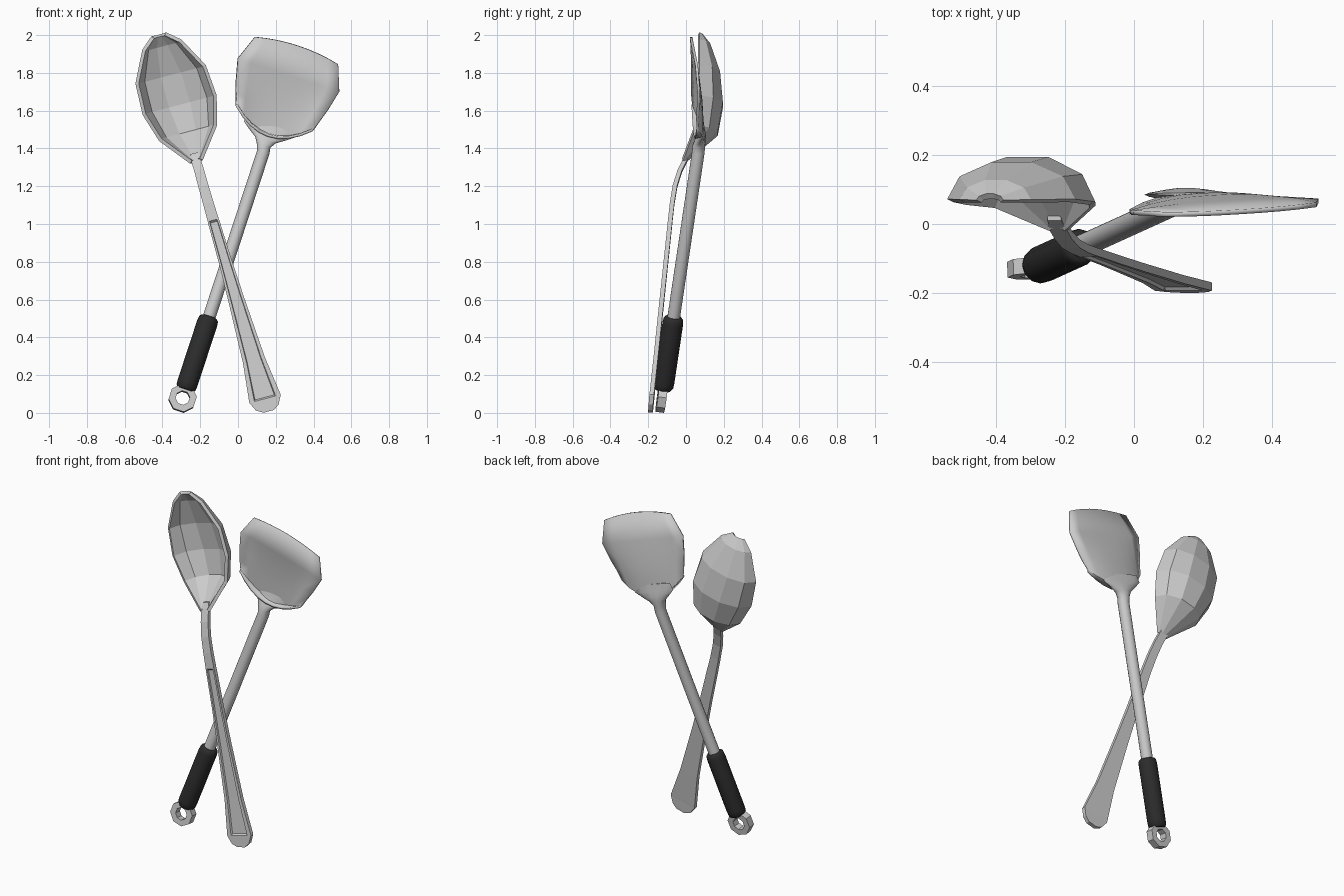
import bpy, bmesh, math
from mathutils import Vector as V

if "Cube" in bpy.data.objects:
    bpy.data.objects.remove(bpy.data.objects["Cube"])


def finish(name, bm, smooth=None, thick=0):
    bmesh.ops.recalc_face_normals(bm, faces=bm.faces)
    me = bpy.data.meshes.new(name)
    bm.to_mesh(me)
    bm.free()
    ob = bpy.data.objects.new(name, me)
    bpy.context.collection.objects.link(ob)
    bpy.ops.object.select_all(action='DESELECT')
    bpy.context.view_layer.objects.active = ob
    ob.select_set(True)
    if thick:
        m = ob.modifiers.new("thickness", 'SOLIDIFY')
        m.thickness, m.offset = thick, 0
    if smooth:
        bpy.ops.object.shade_smooth_by_angle(angle=math.radians(smooth))
    return ob


def loft(name, sections, wrap=True, loop=False, smooth=None, thick=0):
    """Skin a list of point rows; wrap joins each row's ends, loop joins last row to first."""
    bm = bmesh.new()
    rows = [[bm.verts.new(p) for p in s] for s in sections]
    n = len(rows[0])
    pairs = list(zip(rows, rows[1:])) + ([(rows[-1], rows[0])] if loop else [])
    for a, b in pairs:
        for i in range(n if wrap else n - 1):
            j = (i + 1) % n
            bm.faces.new((a[i], a[j], b[j], b[i]))
    if wrap and not loop:
        bm.faces.new(rows[0])
        bm.faces.new(rows[-1])
    return finish(name, bm, smooth, thick)


def ellipse(c, u, w, ru, rw, n, turn=0.0):
    angs = [2 * math.pi * (i + turn) / n for i in range(n)]
    return [c + u * ru * math.cos(a) + w * rw * math.sin(a) for a in angs]


# ---- spoon ----
axis = V((-0.254, 0, 0.967))
side = V((0.967, 0, 0.254))
Y = V((0, 1, 0))

# spoon bowl: distance along axis, half width, rim y, depth
bowl = []
for s, hw, y, d in [(0, .028, -.018, .012), (.155, .15, .05, .115), (.308, .194, .06, .132),
                    (.475, .184, .068, .108), (.635, .1, .067, .055), (.69, .035, .066, .015)]:
    c = V((-.222, y, 1.335)) + axis * s - side * (.03 * s)
    bowl.append([c + side * hw * math.sin(a) + Y * d * math.cos(a)
                 for a in (math.radians(-90 + 36 * k) for k in range(6))])
loft("spoon_bowl", bowl, wrap=False, thick=.02)

# spoon handle: x, y, z, half width, recess depth
handle = []
for x, y, z, hw, d in [(.162, -.188, .008, .028, 0), (.155, -.186, .028, .062, 0),
                       (.143, -.182, .075, .086, 0), (.141, -.181, .082, .085, .01),
                       (.084, -.16, .28, .06, .01), (-.009, -.127, .6, .043, .01),
                       (-.067, -.106, .8, .035, .01), (-.128, -.084, 1.01, .031, .01),
                       (-.131, -.083, 1.02, .03, 0), (-.157, -.073, 1.11, .028, 0),
                       (-.183, -.058, 1.2, .027, 0), (-.205, -.033, 1.28, .026, 0),
                       (-.224, .0, 1.345, .026, 0), (-.232, .022, 1.375, .02, 0)]:
    t = .012
    prof = [(-1, t), (1, t), (1, -t), (.68, -t), (.62, d - t), (-.62, d - t), (-.68, -t), (-1, -t)]
    handle.append([V((x, y, z)) + side * hw * u + Y * w for u, w in prof])
loft("spoon_handle", handle)

# ---- turner ----
A = V((.328, .149, 1)).normalized()
P = V((.95, 0, -.312)).normalized()
N = A.cross(P).normalized()
B = V((.312, 0, .95))


def on_shaft(z):
    return V((-.155 + .328 * (z - .5), -.066 + .149 * (z - .5), z))


# turner shaft, flaring into the blade
shaft = [ellipse(on_shaft(z), P, N, .034, .034, 14) for z in (.13, .5, 1.38)]
for s, y, ru, rw in [(-.005, .068, .038, .034), (.025, .076, .056, .03),
                     (.055, .083, .1, .022), (.085, .085, .14, .013), (.13, .087, .13, .004)]:
    shaft.append(ellipse(V((.137, y, 1.42)) + B * s, P, Y, ru, rw, 14))
loft("turner_shaft", shaft, smooth=50)

# turner blade: along, half width, bow, centre y, edge y
blade = []
for s, hw, bow, yc, ye in [(.052, .21, .1, .042, .042), (.06, .214, .095, .084, .05),
                           (.16, .236, .06, .083, .046), (.27, .256, .01, .077, .048),
                           (.39, .283, 0, .062, .05), (.553, .232, -.027, .036, .042)]:
    row = []
    for k in range(9):
        v = -1 + k / 4
        y = yc + (ye - yc) * abs(v) ** 2.5 + .06 * hw * v
        row.append(V((.14, y, 1.42)) + B * (s + bow * v * v) + P * (hw * v + .006))
    blade.append(row)
loft("turner_blade", blade, wrap=False, smooth=40, thick=.014)

# turner grip
grip = loft("turner_grip", [ellipse(on_shaft(z), P, N, r, r, 12) for z, r in
                            [(.122, .042), (.135, .053), (.16, .055), (.475, .055),
                             (.498, .052), (.508, .042)]], smooth=50)
mat = bpy.data.materials.new("black_rubber")
mat.diffuse_color = (.025, .025, .025, 1)
mat.use_nodes = True
mat.node_tree.nodes["Principled BSDF"].inputs["Base Color"].default_value = mat.diffuse_color
grip.data.materials.append(mat)

# hanging ring
c = on_shaft(.077)
loft("hanging_ring", [ellipse(c + N * o, P, A, r, r, 8, .5) for r, o in
                      [(.075, -.023), (.075, .023), (.038, .023), (.038, -.023)]], loop=True)
